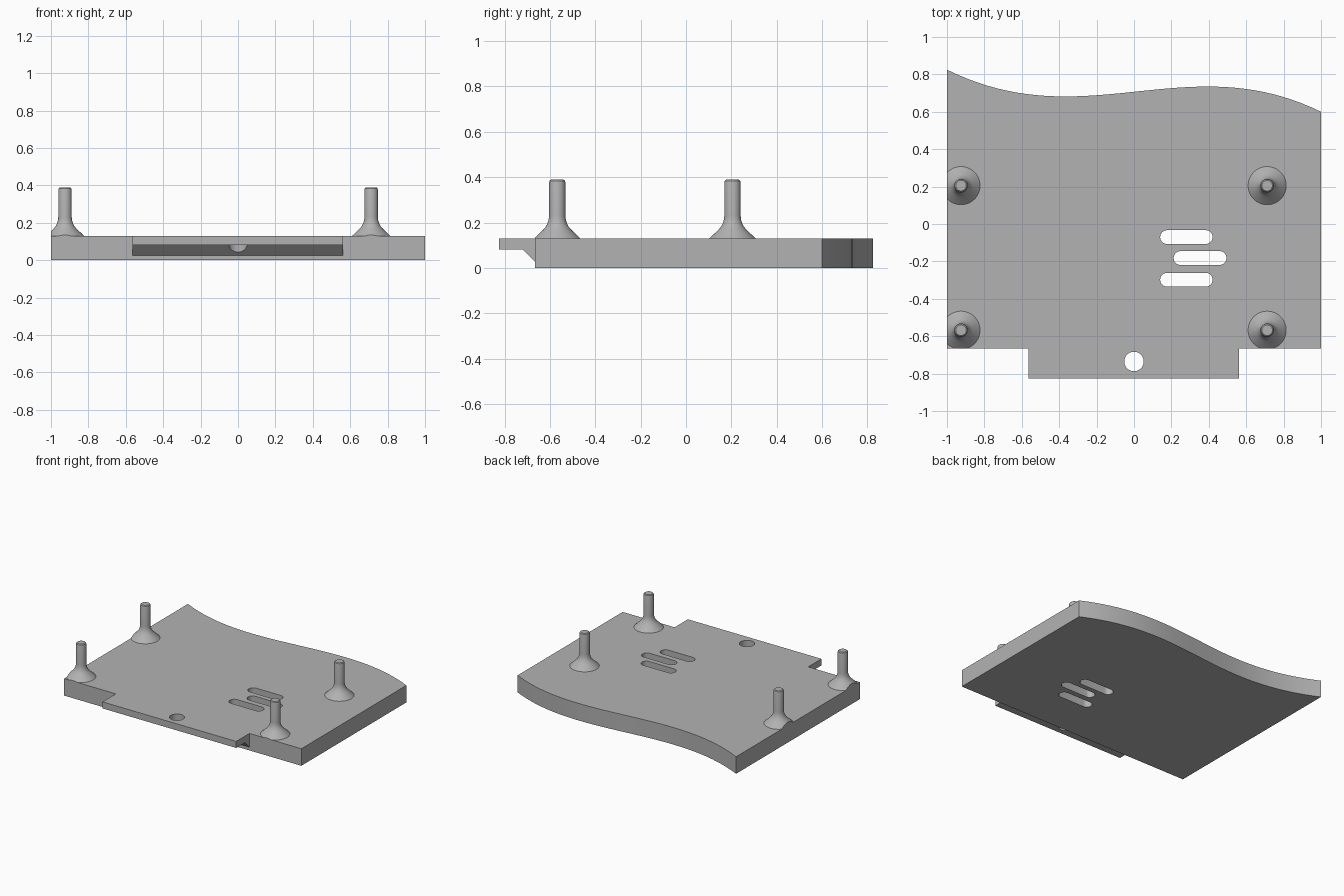
import bpy, bmesh, math
from mathutils import Vector

if "Cube" in bpy.data.objects:
    bpy.data.objects.remove(bpy.data.objects["Cube"])

TOP = 0.13          # plate thickness
FRONT = -0.665      # front edge of the plate

grey = bpy.data.materials.new("plain grey")
grey.diffuse_color = (0.45, 0.45, 0.45, 1)
grey.use_nodes = True
grey.node_tree.nodes["Principled BSDF"].inputs["Base Color"].default_value = grey.diffuse_color


def finish(name, bm):
    bmesh.ops.recalc_face_normals(bm, faces=bm.faces)
    mesh = bpy.data.meshes.new(name)
    bm.to_mesh(mesh)
    bm.free()
    mesh.materials.append(grey)
    obj = bpy.data.objects.new(name, mesh)
    bpy.context.collection.objects.link(obj)
    return obj


def extrude(name, points, offset):
    """Solid made by sweeping a closed outline along an offset."""
    bm = bmesh.new()
    face = bm.faces.new([bm.verts.new(p) for p in points])
    new = bmesh.ops.extrude_face_region(bm, geom=[face])["geom"]
    verts = [v for v in new if isinstance(v, bmesh.types.BMVert)]
    bmesh.ops.translate(bm, verts=verts, vec=offset)
    return finish(name, bm)


def slot_outline(x0, x1, y, r, z, n=16):
    """Outline with round ends; a circle when x0 equals x1."""
    right = [(x1 + r * math.cos(a), y + r * math.sin(a), z)
             for a in (math.pi * (i / n - 0.5) for i in range(n + 1))]
    left = [(x0 - r * math.cos(a), y - r * math.sin(a), z)
            for a in (math.pi * (i / n - 0.5) for i in range(n + 1))]
    return right[:-1] + left[:-1] if x0 == x1 else right + left


def smooth(obj):
    bpy.ops.object.select_all(action='DESELECT')
    bpy.context.view_layer.objects.active = obj
    obj.select_set(True)
    bpy.ops.object.shade_smooth_by_angle(angle=math.radians(25))


def cut(obj, cutter):
    mod = obj.modifiers.new("opening", 'BOOLEAN')
    mod.operation, mod.solver, mod.object = 'DIFFERENCE', 'EXACT', cutter
    bpy.context.view_layer.objects.active = obj
    bpy.ops.object.modifier_apply(modifier=mod.name)
    bpy.data.objects.remove(cutter)


# Plate with a wavy back edge
p0, p1, p2, p3 = map(Vector, ((-1, 0.825), (-0.26, 0.46), (0.28, 0.952), (1, 0.60)))
outline = [(-1, FRONT, 0), (1, FRONT, 0)]
for i in range(41):
    t = 1 - i / 40
    p = p0 * (1-t)**3 + p1 * 3*t*(1-t)**2 + p2 * 3*t*t*(1-t) + p3 * t**3
    outline.append((p.x, p.y, 0))
plate = extrude("plate", outline, (0, 0, TOP))

# Ventilation slots
for x0, x1, y in ((0.14, 0.42, -0.07), (0.212, 0.494, -0.182), (0.14, 0.42, -0.298)):
    r = 0.037
    cut(plate, extrude("slot_cutter", slot_outline(x0 + r, x1 - r, y, r, -0.1), (0, 0, 0.4)))
smooth(plate)

# Front tab with a sloped support underneath and a screw hole
side = ((FRONT, TOP), (-0.825, TOP), (-0.825, 0.08), (-0.72, 0.08), (FRONT, 0.025))
tab = extrude("front_tab", [(-0.565, y, z) for y, z in side], (1.127, 0, 0))
cut(tab, extrude("hole_cutter", slot_outline(0, 0, -0.735, 0.052, -0.1, 24), (0, 0, 0.4)))
smooth(tab)

# Posts with flared bases, trimmed flush with the plate edges
profile = [(0, TOP), (0.102, TOP), (0.062, 0.168), (0.051, 0.181), (0.043, 0.196),
           (0.038, 0.212), (0.036, 0.23), (0.036, 0.376), (0.034, 0.384), (0.028, 0.389), (0, 0.389)]
for row, y in (("back", 0.205), ("front", -0.568)):
    for col, x in (("left", -0.925), ("right", 0.712)):
        bm = bmesh.new()
        verts = [bm.verts.new((x + r, y, z)) for r, z in profile]
        edges = [bm.edges.new(pair) for pair in zip(verts, verts[1:])]
        bmesh.ops.spin(bm, geom=verts + edges, cent=(x, y, 0), axis=(0, 0, 1),
                       angle=math.tau, steps=48)
        bmesh.ops.remove_doubles(bm, verts=bm.verts, dist=1e-5)
        for point, normal in (((-1, 0, 0), (-1, 0, 0)), ((0, FRONT, 0), (0, -1, 0))):
            geom = bm.verts[:] + bm.edges[:] + bm.faces[:]
            bmesh.ops.bisect_plane(bm, geom=geom, plane_co=point, plane_no=normal,
                                   clear_outer=True)
            rim = [e for e in bm.edges if e.is_boundary]
            if rim:
                bmesh.ops.holes_fill(bm, edges=rim)
        smooth(finish(f"{row}_{col}_post", bm))
